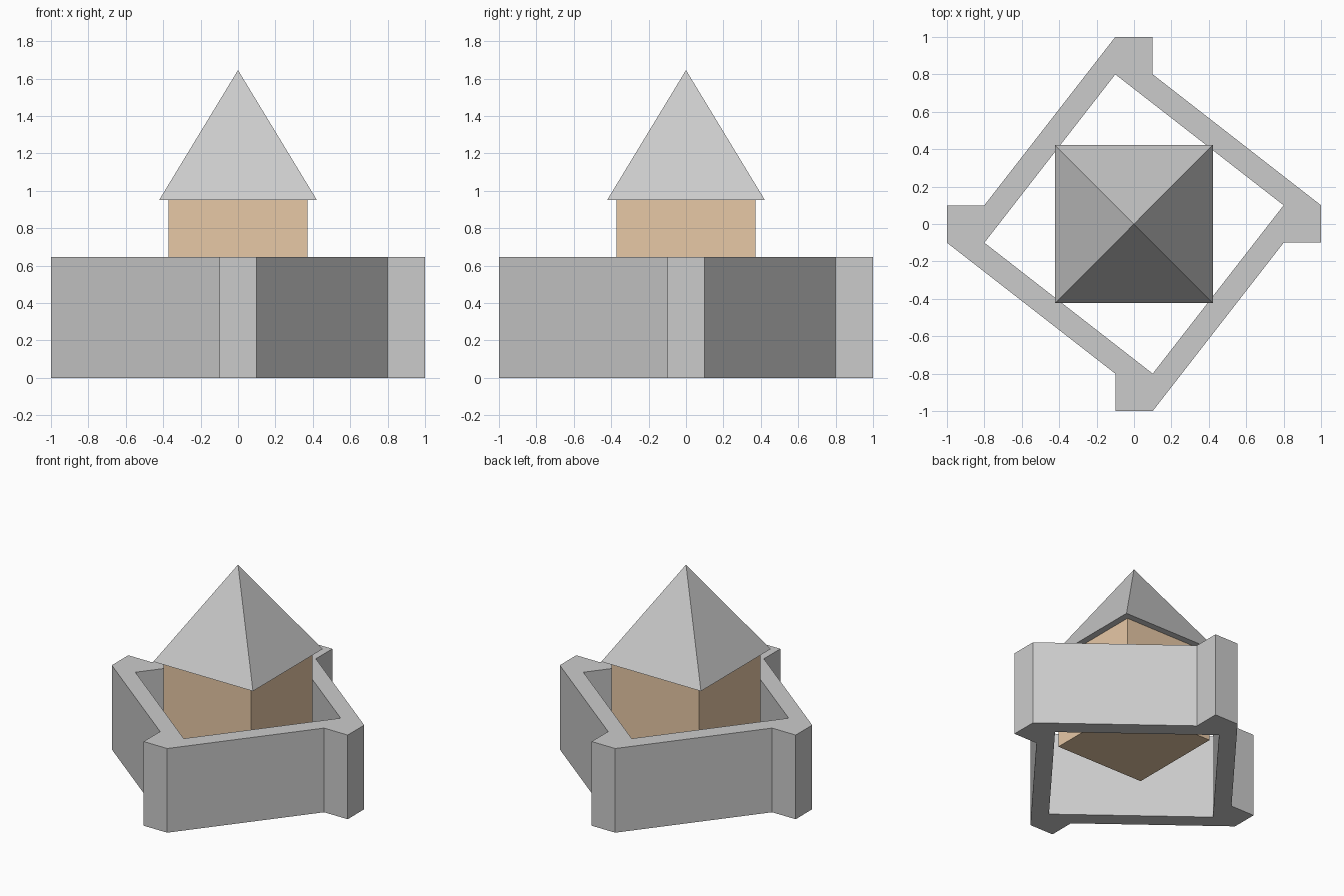
import bpy, bmesh
from math import radians, sqrt
from mathutils import Matrix, Vector

if "Cube" in bpy.data.objects:
    bpy.data.objects.remove(bpy.data.objects["Cube"])

WALL_H = 0.645
BODY_BASE, EAVES, APEX = 0.25, 0.95, 1.645
BODY_W, ROOF_W = 0.745, 0.844


def make_object(name, bm):
    bmesh.ops.recalc_face_normals(bm, faces=bm.faces)
    mesh = bpy.data.meshes.new(name)
    bm.to_mesh(mesh)
    bm.free()
    obj = bpy.data.objects.new(name, mesh)
    bpy.context.collection.objects.link(obj)
    return obj


# Outer wall: a corner tower and slanted wall plan, repeated by quarter turns
bm = bmesh.new()
tower = [(1, 0.1), (1, -0.1), (0.8, -0.1), (0.8, 0.1)]
wall = [(0.8, 0.1), (0.8, -0.1), (0.1, -1), (0.1, -0.8)]
for i in range(4):
    turn = Matrix.Rotation(radians(90 * i), 3, 'Z')
    for plan in (tower, wall):
        bm.faces.new([bm.verts.new(turn @ Vector((x, y, 0))) for x, y in plan])
bmesh.ops.remove_doubles(bm, verts=bm.verts, dist=0.001)
bmesh.ops.recalc_face_normals(bm, faces=bm.faces)
ring = bmesh.ops.extrude_face_region(bm, geom=bm.faces[:], use_keep_orig=True)
top = [g for g in ring["geom"] if isinstance(g, bmesh.types.BMVert)]
bmesh.ops.translate(bm, verts=top, vec=(0, 0, WALL_H))
make_object("outer_wall", bm)

# Keep: timber-coloured block inside the wall
bm = bmesh.new()
bmesh.ops.create_cube(bm, size=1)
bmesh.ops.scale(bm, verts=bm.verts, vec=(BODY_W, BODY_W, EAVES - BODY_BASE))
bmesh.ops.translate(bm, verts=bm.verts, vec=(0, 0, (EAVES + BODY_BASE) / 2))
keep = make_object("keep", bm)
timber = bpy.data.materials.new("timber")
timber.diffuse_color = (0.8, 0.58, 0.38, 1)
timber.use_nodes = True
timber.node_tree.nodes["Principled BSDF"].inputs["Base Color"].default_value = timber.diffuse_color
keep.data.materials.append(timber)

# Pyramid roof with overhanging eaves
bm = bmesh.new()
bmesh.ops.create_cone(bm, cap_ends=True, segments=4, radius1=ROOF_W / sqrt(2),
                      radius2=0, depth=APEX - EAVES)
bmesh.ops.remove_doubles(bm, verts=bm.verts, dist=0.001)
bmesh.ops.rotate(bm, verts=bm.verts, matrix=Matrix.Rotation(radians(45), 3, 'Z'))
bmesh.ops.translate(bm, verts=bm.verts, vec=(0, 0, (APEX + EAVES) / 2))
make_object("roof", bm)
